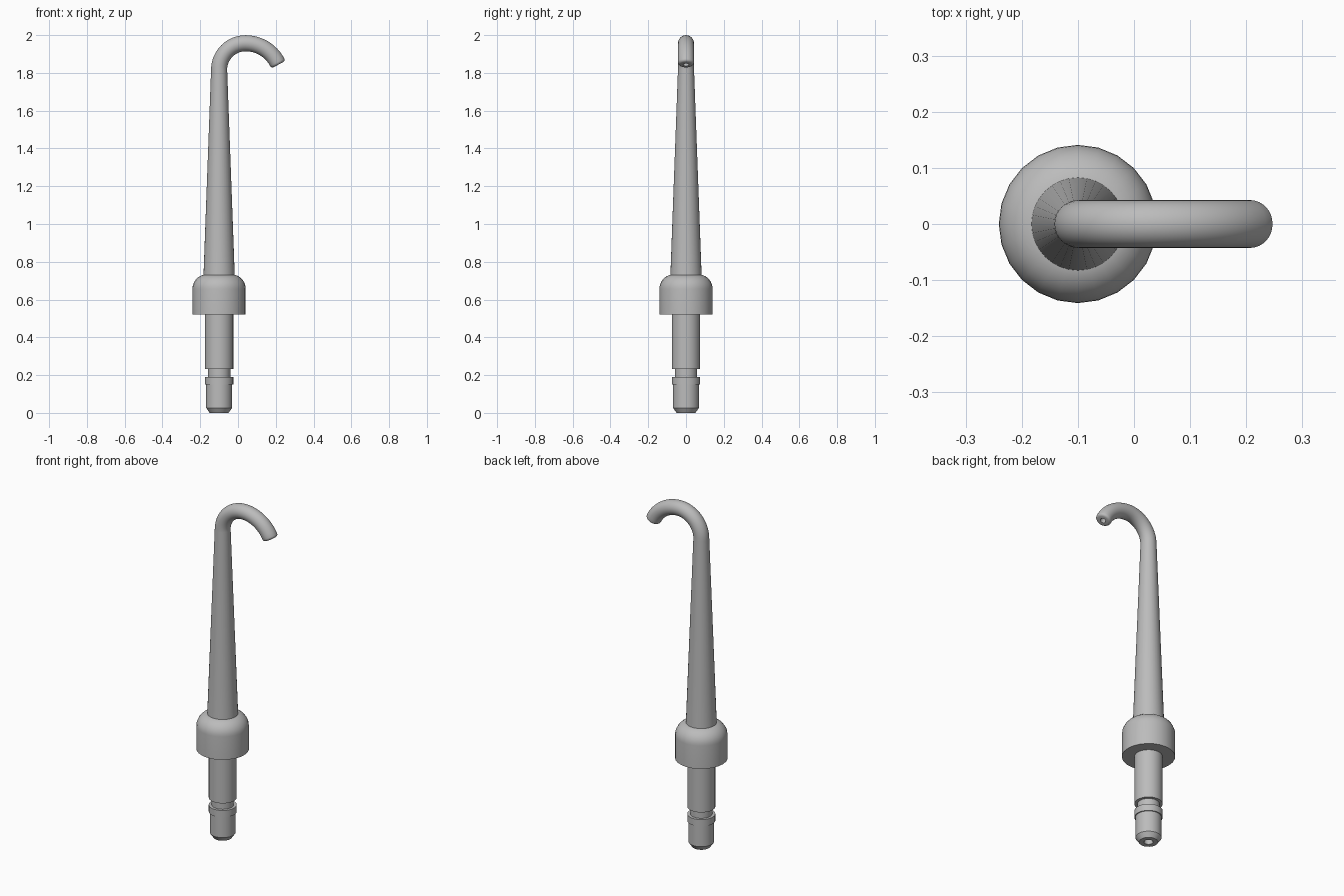
import bpy, bmesh, math
from math import sin, cos, radians

if "Cube" in bpy.data.objects:
    bpy.data.objects.remove(bpy.data.objects["Cube"], do_unlink=True)

AXIS_X = -0.10

steel = bpy.data.materials.new("satin grey metal")
steel.use_nodes = True
colour = (0.5, 0.5, 0.5, 1)
steel.diffuse_color = colour
steel.node_tree.nodes["Principled BSDF"].inputs["Base Color"].default_value = colour


def sweep(name, stations, sides, start_cap=True, end_cap=True):
    """Skin circles given as (x, z, lean, radius); lean tilts the path toward +x."""
    bm = bmesh.new()
    rings = []
    for x, z, lean, r in stations:
        ring = []
        for i in range(sides):
            a = math.tau * i / sides
            u, v = r * cos(a), r * sin(a)
            ring.append(bm.verts.new((x + u * cos(lean), v, z - u * sin(lean))))
        rings.append(ring)
    for low, high in zip(rings, rings[1:]):
        for i in range(sides):
            j = (i + 1) % sides
            bm.faces.new((low[i], low[j], high[j], high[i]))
    if start_cap:
        bm.faces.new(rings[0][::-1])
    if end_cap:
        bm.faces.new(rings[-1])
    bmesh.ops.recalc_face_normals(bm, faces=bm.faces)
    mesh = bpy.data.meshes.new(name)
    bm.to_mesh(mesh)
    bm.free()
    mesh.materials.append(steel)
    obj = bpy.data.objects.new(name, mesh)
    bpy.context.collection.objects.link(obj)
    bpy.ops.object.select_all(action="DESELECT")
    obj.select_set(True)
    bpy.context.view_layer.objects.active = obj
    bpy.ops.object.shade_smooth_by_angle(angle=radians(32))
    return obj


def turned(name, profile, sides=32):
    """Round part on the vertical axis from (radius, height) points."""
    return sweep(name, [(AXIS_X, z, 0, r) for r, z in profile], sides)


# Plug end with bore, chamfer, retaining ring, groove and shaft
turned("plug_shaft", [
    (0.024, 0.06), (0.024, 0.0), (0.05, 0.0), (0.069, 0.027), (0.069, 0.15),
    (0.075, 0.15), (0.075, 0.19), (0.059, 0.19), (0.059, 0.232),
    (0.075, 0.232), (0.075, 0.53)])

# Collar with a rounded shoulder
shoulder = [(0.066 + 0.075 * cos(radians(a)), 0.656 + 0.077 * sin(radians(a)))
            for a in range(0, 91, 10)]
turned("collar", [(0.141, 0.52)] + shoulder, 24)

# Tapered stem flowing into the hook, ending in a rounded tip with a bore
R = 0.0425
CX = 0.04
path = [(AXIS_X, 0.72, 0, 0.083), (AXIS_X, 1.817, 0, R)]
for k in range(1, 15):                       # rising quarter
    t = radians(90) * k / 14
    path.append((CX - 0.14 * cos(t), 1.817 + 0.14 * sin(t), t, R))
FALL = 0.19
END = radians(62)
for k in range(1, 13):                       # wider falling arc
    t = END * k / 12
    path.append((CX + FALL * sin(t), 1.767 + FALL * cos(t), radians(90) + t, R))
tip_x, tip_z, tip_lean, _ = path[-1]


def tip(step, r):
    return (tip_x + step * sin(tip_lean), tip_z + step * cos(tip_lean), tip_lean, r)


ROUND = 0.014
for a in (22.5, 45, 67.5, 90):
    path.append(tip(ROUND * sin(radians(a)), R - ROUND * (1 - cos(radians(a)))))
path += [tip(ROUND, 0.015), tip(-0.02, 0.015)]
sweep("stem_and_hook", path, 32)
